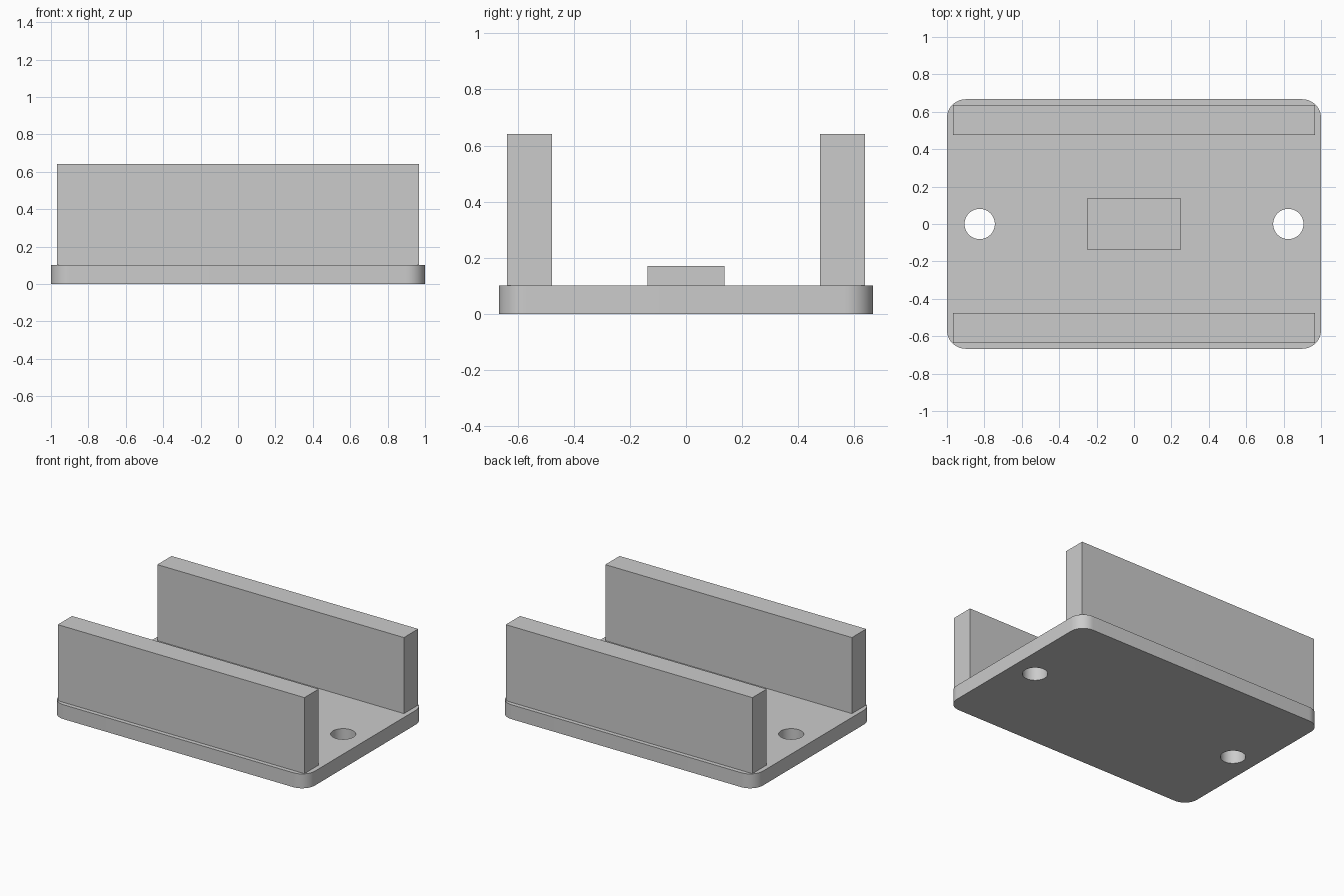
import bpy
import bmesh
from math import radians

cube = bpy.data.objects.get("Cube")
if cube:
    bpy.data.objects.remove(cube, do_unlink=True)

BASE_TOP = 0.102

grey = bpy.data.materials.new("light_grey")
grey.use_nodes = True
grey.diffuse_color = (0.6, 0.6, 0.6, 1)
grey.node_tree.nodes["Principled BSDF"].inputs["Base Color"].default_value = (0.6, 0.6, 0.6, 1)


def box(name, x, y, z):
    """Box from (min, max) ranges."""
    bpy.ops.mesh.primitive_cube_add(size=1, location=[sum(r) / 2 for r in (x, y, z)])
    ob = bpy.context.object
    ob.name = name
    ob.scale = [r[1] - r[0] for r in (x, y, z)]
    bpy.ops.object.transform_apply(location=False, rotation=False, scale=True)
    ob.data.materials.append(grey)
    return ob


# Base plate with rounded vertical corners
base = box("base_plate", (-1, 1), (-0.667, 0.667), (0, BASE_TOP))
bm = bmesh.new()
bm.from_mesh(base.data)
corners = [e for e in bm.edges if abs(e.verts[0].co.z - e.verts[1].co.z) > 0.01]
bmesh.ops.bevel(bm, geom=corners, offset=0.1, segments=12, profile=0.5, affect='EDGES')
bm.to_mesh(base.data)
bm.free()

# Screw holes through the base
for side, x in (("left", 0.825), ("right", -0.825)):
    bpy.ops.mesh.primitive_cylinder_add(vertices=48, radius=0.081, depth=0.4, location=(x, 0, 0.05))
    cutter = bpy.context.object
    cutter.name = side + "_hole_cutter"
    cutter.data.materials.append(grey)
    bpy.context.view_layer.objects.active = base
    cut = base.modifiers.new(side + "_hole", 'BOOLEAN')
    cut.operation = 'DIFFERENCE'
    cut.solver = 'EXACT'
    cut.object = cutter
    bpy.ops.object.modifier_apply(modifier=cut.name)
    bpy.data.objects.remove(cutter, do_unlink=True)

bpy.ops.object.select_all(action='DESELECT')
base.select_set(True)
bpy.context.view_layer.objects.active = base
bpy.ops.object.shade_smooth_by_angle(angle=radians(30))

# Side walls and centre pad
box("front_wall", (-0.967, 0.967), (-0.637, -0.477), (BASE_TOP, 0.641))
box("back_wall", (-0.967, 0.967), (0.477, 0.637), (BASE_TOP, 0.641))
box("centre_pad", (-0.25, 0.25), (-0.137, 0.137), (BASE_TOP, 0.171))
